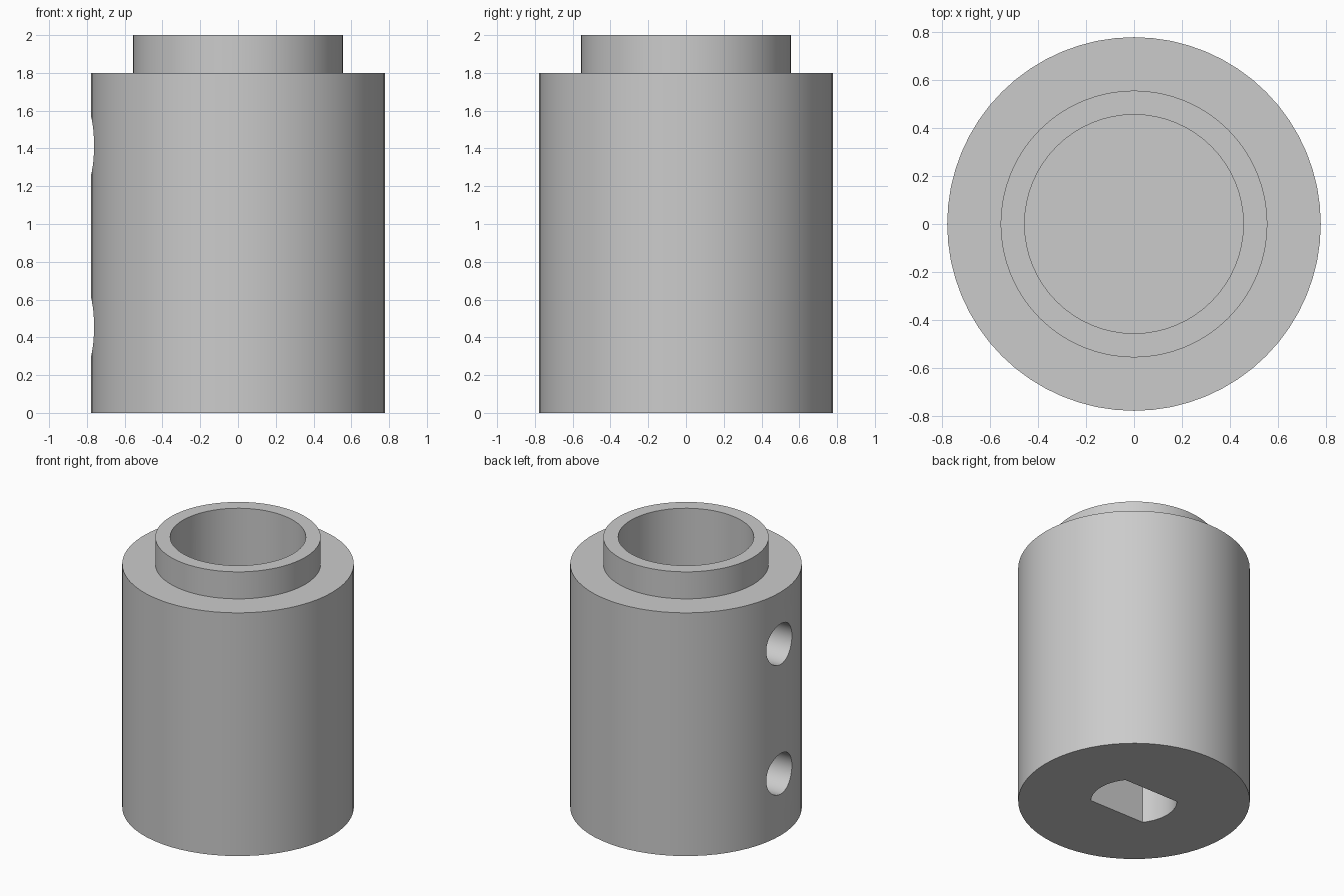
import bpy
import bmesh
from math import radians, pi, sqrt
from mathutils import Matrix, Vector

default_cube = bpy.data.objects.get("Cube")
if default_cube:
    bpy.data.objects.remove(default_cube, do_unlink=True)

SEGMENTS = 64
BODY_R, COLLAR_R, BORE_R = 0.777, 0.555, 0.455
SHOULDER_Z, TOP_Z, BORE_FLOOR_Z = 1.8, 2.0, 1.0
SCREW_R = 0.15

grey = bpy.data.materials.new("plain grey")
grey.use_nodes = True
grey.diffuse_color = (0.6, 0.6, 0.6, 1)
grey.node_tree.nodes["Principled BSDF"].inputs["Base Color"].default_value = (0.6, 0.6, 0.6, 1)


def make_object(name, bm):
    bmesh.ops.recalc_face_normals(bm, faces=bm.faces)
    mesh = bpy.data.meshes.new(name)
    bm.to_mesh(mesh)
    bm.free()
    obj = bpy.data.objects.new(name, mesh)
    bpy.context.collection.objects.link(obj)
    mesh.materials.append(grey)
    return obj


def lathe(name, profile):
    """Stack of rings around z, capped at both ends."""
    bm = bmesh.new()
    rings = []
    for radius, z in profile:
        ring = [bm.verts.new(Matrix.Rotation(2 * pi * i / SEGMENTS, 3, "Z") @ Vector((radius, 0, z)))
                for i in range(SEGMENTS)]
        rings.append(ring)
    for low, high in zip(rings, rings[1:]):
        for i in range(SEGMENTS):
            j = (i + 1) % SEGMENTS
            bm.faces.new((low[i], low[j], high[j], high[i]))
    bm.faces.new(rings[0])
    bm.faces.new(rings[-1])
    return make_object(name, bm)


def cylinder_cutter(name, radius, depth, matrix):
    bm = bmesh.new()
    bmesh.ops.create_cone(bm, cap_ends=True, segments=SEGMENTS, radius1=radius,
                          radius2=radius, depth=depth, matrix=matrix)
    return make_object(name, bm)


# Body with raised collar and blind bore
body = lathe("coupling_body", [
    (BODY_R, 0), (BODY_R, SHOULDER_Z), (COLLAR_R, SHOULDER_Z),
    (COLLAR_R, TOP_Z), (BORE_R, TOP_Z), (BORE_R, BORE_FLOOR_Z)])

# Shaft socket with two flats, open at the base
socket = cylinder_cutter("socket_cutter", 0.289, 1.8, Matrix.Identity(4))
bm = bmesh.new()
bm.from_mesh(socket.data)
for side in (-1, 1):
    bmesh.ops.bisect_plane(bm, geom=bm.verts[:] + bm.edges[:] + bm.faces[:],
                           plane_co=(0, side * 0.18, 0), plane_no=(0, side, 0), clear_outer=True)
    bmesh.ops.holes_fill(bm, edges=[e for e in bm.edges if e.is_boundary])
bmesh.ops.recalc_face_normals(bm, faces=bm.faces)
bm.to_mesh(socket.data)
bm.free()

# Two screw holes in one side, reaching the socket and the bore
cutters = [socket]
for label, z in (("lower", 0.455), ("upper", 1.415)):
    place = Matrix.Translation((-0.55, 0, z)) @ Matrix.Rotation(radians(90), 4, "Y")
    cutters.append(cylinder_cutter(label + "_screw_cutter", SCREW_R, 0.8, place))

bpy.ops.object.select_all(action="DESELECT")
bpy.context.view_layer.objects.active = body
body.select_set(True)
for cutter in cutters:
    cutter.hide_render = True
    cut = body.modifiers.new(cutter.name, "BOOLEAN")
    cut.operation = "DIFFERENCE"
    cut.solver = "EXACT"
    cut.object = cutter
    bpy.ops.object.modifier_apply(modifier=cut.name)
    bpy.data.objects.remove(cutter, do_unlink=True)

bpy.ops.object.shade_smooth_by_angle(angle=radians(30))
